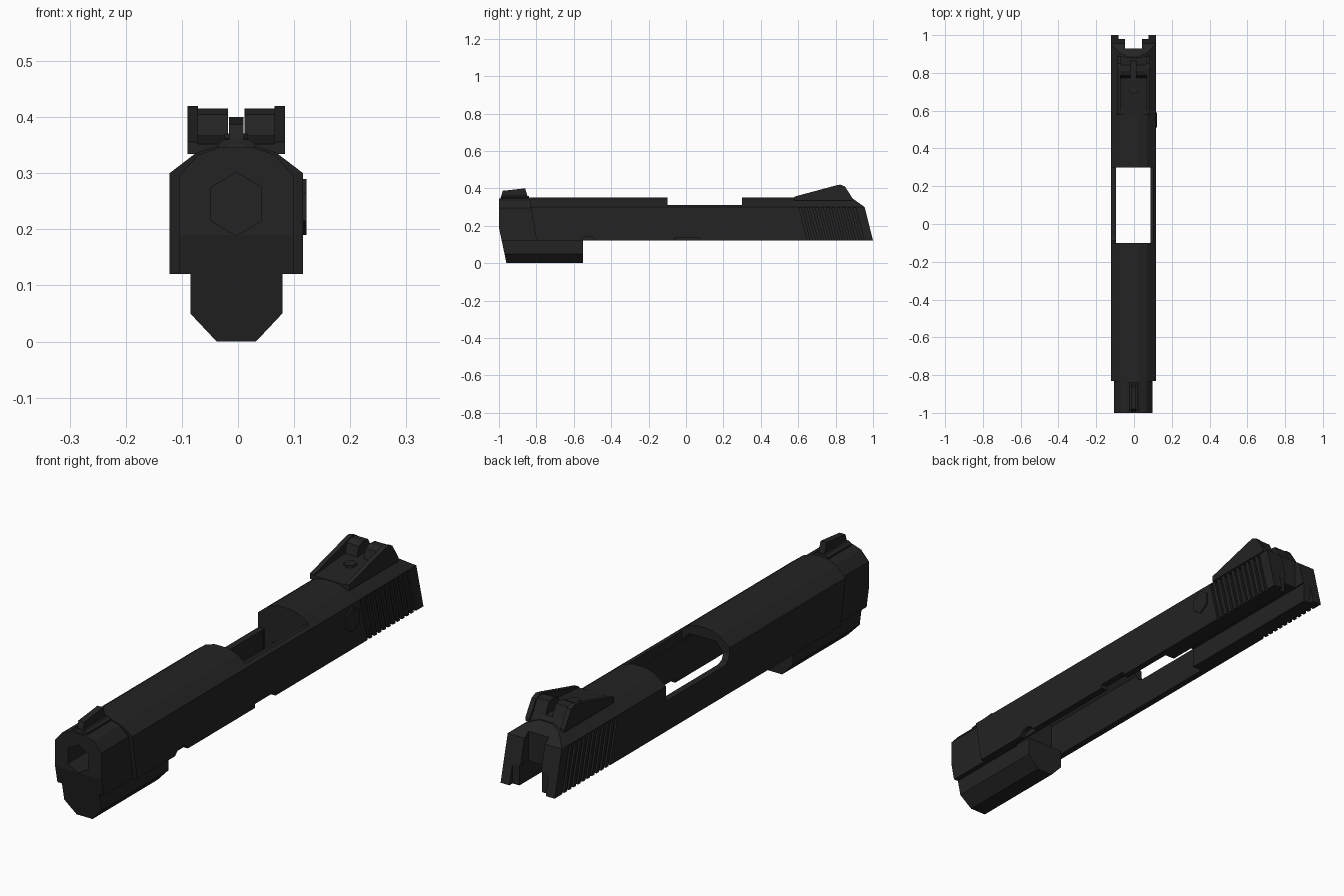
import bpy, bmesh, math

cube = bpy.data.objects.get("Cube")
if cube:
    bpy.data.objects.remove(cube, do_unlink=True)

SHIFT = -0.003  # the side pin pushes the body slightly off centre

black = bpy.data.materials.new("matte_black")
black.use_nodes = True
colour = (0.017, 0.017, 0.017, 1)
black.diffuse_color = colour
black.node_tree.nodes["Principled BSDF"].inputs["Base Color"].default_value = colour


def finish(name, bm):
    bmesh.ops.recalc_face_normals(bm, faces=bm.faces)
    mesh = bpy.data.meshes.new(name)
    bm.to_mesh(mesh)
    bm.free()
    mesh.materials.append(black)
    obj = bpy.data.objects.new(name, mesh)
    obj.location.x = SHIFT
    bpy.context.collection.objects.link(obj)
    return obj


def loft(name, half, front, back):
    """Mirrored half section (x, z), bottom to top, run from y front(z) to back(z)."""
    bm = bmesh.new()
    rows = []
    for x, z in half:
        rows.append([bm.verts.new(p) for p in (
            (-x, front(z), z), (x, front(z), z), (x, back(z), z), (-x, back(z), z))])
    for low, high in zip(rows, rows[1:]):
        for i in range(4):
            j = (i + 1) % 4
            bm.faces.new((low[i], low[j], high[j], high[i]))
    bm.faces.new(rows[0])
    bm.faces.new(rows[-1])
    return finish(name, bm)


def prism(name, outline, x0, x1):
    """Outline in (y, z) extruded across x."""
    bm = bmesh.new()
    a = [bm.verts.new((x0, y, z)) for y, z in outline]
    b = [bm.verts.new((x1, y, z)) for y, z in outline]
    bm.faces.new(a)
    bm.faces.new(b)
    for i in range(len(a)):
        j = (i + 1) % len(a)
        bm.faces.new((a[i], a[j], b[j], b[i]))
    return finish(name, bm)


def box(name, x0, x1, y0, y1, z0, z1):
    return prism(name, [(y0, z0), (y1, z0), (y1, z1), (y0, z1)], x0, x1)


def cut(target, cutter):
    cutter.hide_render = True
    mod = target.modifiers.new("cut", "BOOLEAN")
    mod.operation = "DIFFERENCE"
    mod.solver = "EXACT"
    mod.object = cutter
    bpy.context.view_layer.update()
    bpy.context.view_layer.objects.active = target
    bpy.ops.object.modifier_apply(modifier=mod.name)
    bpy.data.objects.remove(cutter, do_unlink=True)


def flat(y):
    return lambda z: y


# Main body: slanted front joint, raked back with a sloped upper edge
body = loft("main_body", [(0.119, 0.12), (0.119, 0.30), (0.072, 0.336), (0.03, 0.35)],
            lambda z: -0.83 + (0.30 - z) * 0.17,
            lambda z: 1 - (z - 0.12) * 0.25 if z <= 0.30 else 0.955 - (z - 0.30) * 1.4)

# Hollow underside and narrower rear channel
cut(body, loft("cavity", [(0.0925, 0.05), (0.0925, 0.27), (0.06, 0.31)], flat(-0.62), flat(0.295)))
cut(body, loft("rear_channel", [(0.05, 0.05), (0.05, 0.2)], flat(0.25), flat(1.1)))

# Top opening, cut lower on the -x side with an eased front corner
cut(body, box("opening", -0.0915, 0.0915, -0.1, 0.3, 0.05, 0.5))
cut(body, box("opening_high_side", 0, 0.2, -0.1, 0.3, 0.31, 0.5))
cut(body, prism("opening_low_side", [(-0.1, 0.5), (-0.1, 0.275), (-0.088, 0.25), (-0.065, 0.24),
                                     (0.3, 0.24), (0.3, 0.5)], -0.2, 0))

# Slot in the back end
cut(body, box("back_slot", -0.045, 0.045, 0.93, 1.1, 0, 0.5))
cut(body, box("back_recess", -0.08, 0.08, 0.98, 1.1, 0, 0.5))

# Notches in the lower edge of the +x wall
cut(body, box("edge_notch", 0.08, 0.2, -0.06, 0.07, 0.05, 0.136))
arc = [(-0.52 + 0.045 * math.cos(math.tau * i / 12), 0.1 + 0.045 * math.sin(math.tau * i / 12))
       for i in range(12)]
cut(body, prism("round_notch", arc, 0.1, 0.2))

# Slanted grip grooves on both sides
for side in (-1, 1):
    for i in range(11):
        y = 0.655 + i * 0.029
        groove = [(y, 0.1), (y + 0.013, 0.1), (y - 0.037, 0.295), (y - 0.05, 0.295)]
        cut(body, prism("groove", groove, side * 0.109, side * 0.2))

# Nose with a hexagonal bore
nose = loft("nose", [(0.102, 0.12), (0.102, 0.19), (0.102, 0.295), (0.068, 0.333), (0.03, 0.346)],
            lambda z: -1 + max(0, 0.19 - z) * 0.21, flat(-0.78))
cut(nose, loft("bore", [(0.002, 0.19), (0.045, 0.215), (0.045, 0.275), (0.002, 0.30)],
               flat(-1.1), flat(-0.88)))

# Block under the nose
loft("under_block", [(0.035, 0), (0.082, 0.05), (0.082, 0.125)],
     lambda z: -0.96 - z * 0.21, flat(-0.55))

# Front sight: base and blade
loft("front_sight_base", [(0.033, 0.33), (0.033, 0.352), (0.022, 0.36)], flat(-0.99), flat(-0.84))
prism("front_sight_blade", [(-0.995, 0.335), (-0.98, 0.387), (-0.86, 0.4), (-0.842, 0.34)],
      -0.013, 0.013)

# Rear sight: ramp floor, side rails, posts and screw
prism("rear_sight_floor", [(0.58, 0.334), (0.58, 0.352), (0.76, 0.367), (0.865, 0.367), (0.89, 0.334)],
      -0.07, 0.07)
rail = [(0.58, 0.334), (0.58, 0.356), (0.80, 0.415), (0.825, 0.42), (0.85, 0.41),
        (0.89, 0.347), (0.89, 0.334)]
post = [(0.765, 0.34), (0.785, 0.405), (0.81, 0.415), (0.843, 0.412), (0.88, 0.34)]
for side, label in ((-1, "right"), (1, "left")):
    prism("rear_sight_rail_" + label, rail, side * 0.068, side * 0.087)
    prism("rear_sight_post_" + label, post, side * 0.0145, side * 0.0685)
bm = bmesh.new()
bmesh.ops.create_cone(bm, cap_ends=True, segments=6, radius1=0.024, radius2=0.024, depth=0.02)
screw = finish("rear_sight_screw", bm)
screw.location.y, screw.location.z = 0.71, 0.361

# Hexagonal pin on the +x wall
hexagon = [(0.55 + 0.045 * math.sin(math.tau * i / 6), 0.24 + 0.05 * math.cos(math.tau * i / 6))
           for i in range(6)]
prism("side_pin", hexagon, 0.11, 0.125)
